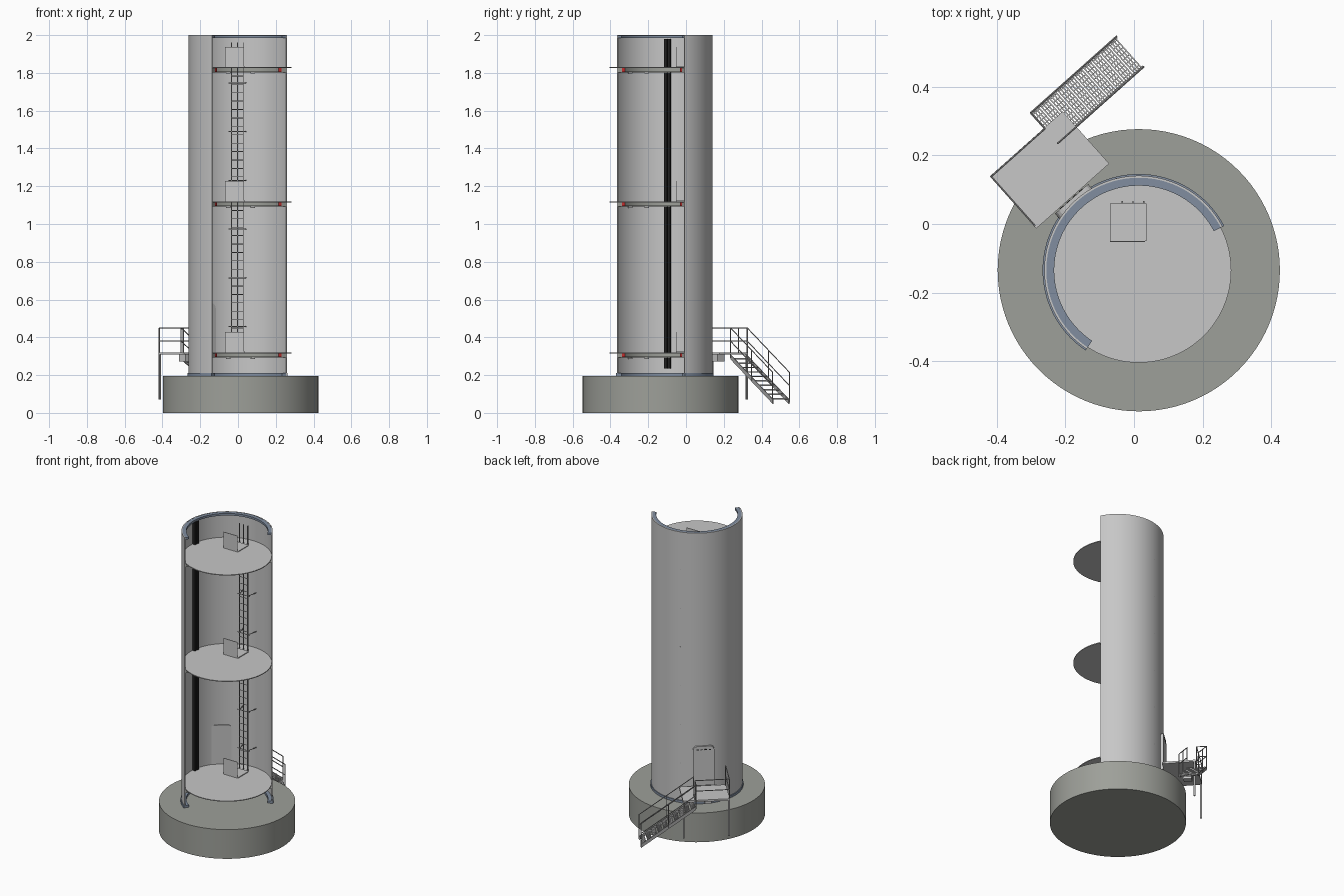
import bpy, bmesh
from math import radians, cos, sin, pi
from mathutils import Matrix, Vector

cube = bpy.data.objects.get("Cube")
if cube:
    bpy.data.objects.remove(cube)


def material(name, *rgb):
    m = bpy.data.materials.new(name)
    m.use_nodes = True
    m.diffuse_color = (*rgb, 1)
    m.node_tree.nodes["Principled BSDF"].inputs["Base Color"].default_value = (*rgb, 1)
    return m


STEEL = material("light steel", .57, .57, .57)
CONCRETE = material("concrete", .34, .35, .32)
FLANGE = material("blue grey flange", .22, .27, .35)
GALVANISED = material("galvanised rail", .36, .36, .36)
BLACK = material("black cable", .015, .015, .015)
RED = material("red section", .6, .03, .03)

TOWER = Matrix.Translation((.014, -.135, 0))
ENTRY = TOWER @ Matrix.Rotation(radians(41.7), 4, 'Z')   # local +y points out of the door
CUT_A, CUT_B = radians(27.5), radians(236.5)             # extent of the cut-open wall


def finish(name, bm, mats, matrix=TOWER, smooth=False):
    bmesh.ops.recalc_face_normals(bm, faces=bm.faces)
    mesh = bpy.data.meshes.new(name)
    bm.to_mesh(mesh)
    bm.free()
    for m in mats:
        mesh.materials.append(m)
    ob = bpy.data.objects.new(name, mesh)
    bpy.context.collection.objects.link(ob)
    ob.matrix_world = matrix
    if smooth:
        bpy.ops.object.select_all(action='DESELECT')
        ob.select_set(True)
        bpy.context.view_layer.objects.active = ob
        bpy.ops.object.shade_smooth_by_angle(angle=radians(30))
    return ob


def plank(bm, p, q, width, height):
    """Box running along local x from p to q, free to slope in z."""
    p, q = Vector(p), Vector(q)
    for v in bmesh.ops.create_cube(bm, size=1)["verts"]:
        v.co = p.lerp(q, v.co.x + .5) + Vector((0, v.co.y * width, v.co.z * height))


def box(bm, lo, hi):
    lo, hi = Vector(lo), Vector(hi)
    for v in bmesh.ops.create_cube(bm, size=1)["verts"]:
        v.co = Vector([a + (b - a) * (c + .5) for a, b, c in zip(lo, hi, v.co)])


def bar(bm, p, q, r=.003, sides=6):
    p, q = Vector(p), Vector(q)
    d = q - p
    turn = d.to_track_quat('Z', 'Y').to_matrix().to_4x4()
    bmesh.ops.create_cone(bm, cap_ends=True, segments=sides, radius1=r, radius2=r,
                          depth=d.length, matrix=Matrix.Translation((p + q) / 2) @ turn)


def disc(name, r, z0, z1, mat):
    bm = bmesh.new()
    bmesh.ops.create_cone(bm, cap_ends=True, segments=96, radius1=r, radius2=r, depth=z1 - z0,
                          matrix=Matrix.Translation((0, 0, (z0 + z1) / 2)))
    return finish(name, bm, [mat], smooth=True)


def arc(name, r0, r1, z0, z1, mats, a=CUT_A, b=CUT_B, n=72):
    """Rectangular section swept round the axis; the end faces take the last material."""
    bm = bmesh.new()
    rings = []
    for i in range(n + 1):
        t = a + (b - a) * i / n
        rings.append([bm.verts.new((r * cos(t), r * sin(t), z))
                      for r, z in ((r0, z0), (r1, z0), (r1, z1), (r0, z1))])
    for s, e in zip(rings, rings[1:]):
        for k in range(4):
            j = (k + 1) % 4
            bm.faces.new((s[k], s[j], e[j], e[k]))
    for ring in (rings[0], rings[-1]):
        bm.faces.new(ring).material_index = len(mats) - 1
    return finish(name, bm, mats, smooth=True)


# Foundation and cut-open tower shell
disc("foundation", .412, 0, .195, CONCRETE)
arc("tower_wall", .27, .276, .195, 2, [STEEL])
arc("top_flange", .247, .271, 1.985, 1.999, [FLANGE])
arc("bottom_flange", .247, .281, .195, .21, [FLANGE])

# Platforms with ring beams, lugs and open hatches
for level, z in (("lower", .32), ("middle", 1.12), ("upper", 1.83)):
    disc(level + "_platform", .27, z - .005, z, STEEL)
    arc(level + "_ring_beam", .245, .27, z - .027, z - .005, [CONCRETE])
    arc(level + "_ring_beam_lip", .225, .245, z - .025, z - .005, [CONCRETE, RED])
    bm = bmesh.new()
    for angle in (75, 105, 197, 220):
        x, y = .25 * cos(radians(angle)), .25 * sin(radians(angle))
        box(bm, (x - .012, y - .012, z - .034), (x + .012, y + .012, z - .026))
    finish(level + "_beam_lugs", bm, [GALVANISED])
    bm = bmesh.new()
    box(bm, (-.07, -.05, z), (.037, .06, z + .005))
    box(bm, (-.07, -.053, z), (.032, -.049, z + .107))
    finish(level + "_hatch", bm, [STEEL], Matrix())

# Ladder with centre safety rail and wall stays
bm = bmesh.new()
for x in (-.034, -.003, .028):
    box(bm, (x - .002, .06, .32), (x + .002, .067, 1.96))
for i in range(34):
    z = .36 + i * .0445
    bar(bm, (-.034, .063, z), (.028, .063, z), .002)
for i in range(6):
    z = .457 + i * .258
    for x in (-.034, .028):
        bar(bm, (x, .065, z), (x * 1.5, .134, z), .0025)
    bar(bm, (-.05, .065, z), (.04, .065, z), .0025)
finish("ladder", bm, [GALVANISED], Matrix())

# Cable run on the wall
for side, angle in (("left", 170), ("right", 174)):
    half = radians(1.7)
    arc(side + "_cable_run", .25, .269, .235, 1.98, [BLACK],
        radians(angle) - half, radians(angle) + half, 3)

# Arched door plate with vent slots
bm = bmesh.new()
outline = [(.065, .32), (.065, .55)]
outline += [(.04 + .025 * cos(t * pi / 8), .555 + .025 * sin(t * pi / 8)) for t in range(5)]
outline += [(-x, z) for x, z in reversed(outline)]
face = bm.faces.new([bm.verts.new((x - .008, .262, z)) for x, z in outline])
grown = bmesh.ops.extrude_face_region(bm, geom=[face])["geom"]
bmesh.ops.translate(bm, vec=(0, .024, 0), verts=[v for v in grown if isinstance(v, bmesh.types.BMVert)])
finish("door", bm, [STEEL], ENTRY)
bm = bmesh.new()
for i in range(4):
    x = -.053 + i * .025
    box(bm, (x, .284, .556), (x + .014, .288, .561))
finish("door_vents", bm, [BLACK], ENTRY)

# Entry landing
bm = bmesh.new()
box(bm, (-.1425, .29, .308), (.1425, .494, .32))
box(bm, (-.035, .40, .272), (.005, .45, .31))
finish("entry_landing", bm, [STEEL], ENTRY)
bm = bmesh.new()
for x in (-.1375, .1375):
    box(bm, (x - .005, .484, .07), (x + .005, .494, .31))
finish("landing_legs", bm, [GALVANISED], ENTRY)

# Landing rails
bm = bmesh.new()
START, END, DROP = .07, .405, .235
corner, inner, gate = (-.14, .491), (-.14, .30), (START, .491)
for x, y in (corner, inner, gate):
    bar(bm, (x, y, .31), (x, y, .45))
for z in (.38, .45):
    bar(bm, (*corner, z), (*inner, z))
    bar(bm, (*corner, z), (*gate, z))
    bar(bm, (*gate, z), (START, .553, z))
finish("landing_rails", bm, [GALVANISED], ENTRY)

# Stairs: stringers, grated treads and handrails
bm = bmesh.new()
for y in (.437, .550):
    plank(bm, (START, y, .295), (END, y, .295 - DROP), .005, .024)
finish("stair_stringers", bm, [GALVANISED], ENTRY)
bm = bmesh.new()
STEPS = 10
run = (END - START) / STEPS
for i in range(STEPS):
    x, z = START + run * i, .293 - DROP * (i + .4) / STEPS
    for k in range(4):
        box(bm, (x + k * .0085, .439, z), (x + k * .0085 + .004, .548, z + .007))
    for k in range(8):
        y = .445 + k * .014
        box(bm, (x, y, z + .001), (x + .029, y + .003, z + .006))
finish("stair_treads", bm, [STEEL], ENTRY)
bm = bmesh.new()
for y in (.434, .553):
    for f in (0, .5, 1):
        x, z = START + (END - START) * f, .3 - DROP * f
        bar(bm, (x, y, z - .01), (x, y, z + .15))
    for h in (.08, .15):
        bar(bm, (START, y, .3 + h), (END, y, .3 - DROP + h))
finish("stair_handrails", bm, [GALVANISED], ENTRY)
